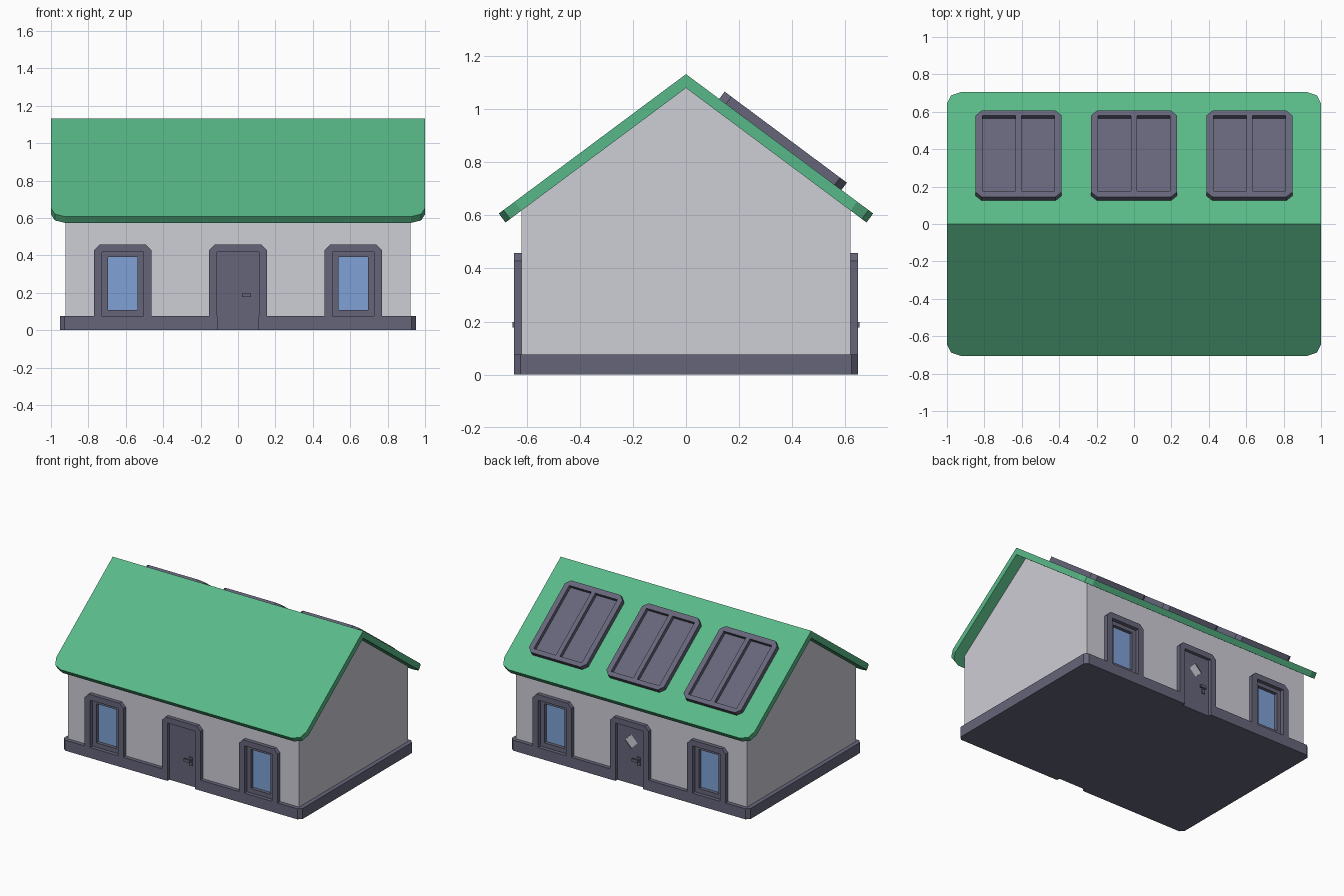
import bpy, bmesh, math
from mathutils import Vector

if "Cube" in bpy.data.objects:
    bpy.data.objects.remove(bpy.data.objects["Cube"])


def material(name, rgb):
    m = bpy.data.materials.new(name)
    lin = [(c / 255 / 12.92) if c < 11 else ((c / 255 + 0.055) / 1.055) ** 2.4 for c in rgb]
    m.diffuse_color = (*lin, 1)
    m.use_nodes = True
    m.node_tree.nodes["Principled BSDF"].inputs["Base Color"].default_value = m.diffuse_color
    return m


WALL = material("pale_grey_wall", (206, 205, 214))
DARK = material("slate_trim", (101, 101, 122))
GREEN = material("green_roof", (89, 185, 136))
GLASS = material("blue_glass", (128, 162, 214))


def finish(name, bm, mat):
    bmesh.ops.recalc_face_normals(bm, faces=bm.faces[:])
    me = bpy.data.meshes.new(name)
    bm.to_mesh(me)
    bm.free()
    ob = bpy.data.objects.new(name, me)
    bpy.context.collection.objects.link(ob)
    me.materials.append(mat)
    return ob


def prism(name, pts, w0, w1, place, mat):
    """Extrude outline pts (u, v) from w0 to w1, mapped to world by place."""
    bm = bmesh.new()
    a = [bm.verts.new(place(u, v, w0)) for u, v in pts]
    b = [bm.verts.new(place(u, v, w1)) for u, v in pts]
    n = len(pts)
    bm.faces.new(a)
    bm.faces.new(b)
    for i in range(n):
        j = (i + 1) % n
        bm.faces.new((a[i], a[j], b[j], b[i]))
    return finish(name, bm, mat)


def rect(u0, u1, v0, v1):
    return [(u0, v0), (u1, v0), (u1, v1), (u0, v1)]


def chamfered(u0, u1, v0, v1, c):
    return [(u0 + c, v0), (u1 - c, v0), (u1, v0 + c), (u1, v1 - c),
            (u1 - c, v1), (u0 + c, v1), (u0, v1 - c), (u0, v0 + c)]


def cut(ob, pts, w0, w1, place):
    """Cut a prism-shaped hole and discard the cutter."""
    c = prism("cutter", pts, w0, w1, place, ob.data.materials[0])
    c.hide_render = True
    m = ob.modifiers.new("cut", 'BOOLEAN')
    m.operation, m.solver, m.object = 'DIFFERENCE', 'EXACT', c
    bpy.context.view_layer.objects.active = ob
    bpy.ops.object.modifier_apply(modifier=m.name)
    bpy.data.objects.remove(c, do_unlink=True)


def facade(s):
    # front (s=1) or back (s=-1) wall: u across, v up, w outward
    return lambda u, v, w: Vector((s * u, -s * w, v))


flat = lambda u, v, w: Vector((u, v, w))
gable = lambda u, v, w: Vector((w, u, v))

# roof slope measurements
RIDGE, EAVE_Y = 1.132, 0.705
ANG = math.atan2(RIDGE - 0.607, EAVE_Y)
C, S = math.cos(ANG), math.sin(ANG)
THICK = 0.042
UNDER = RIDGE - THICK / C


def slope(u, v, w):
    # u along ridge, v down the back slope, w out of the roof
    return Vector((u, v * C + w * S, RIDGE - v * S + w * C))


# walls with pointed gables
eave = UNDER - 0.62 * S / C
walls = prism("walls", [(-0.62, 0.04), (0.62, 0.04), (0.62, eave), (0, UNDER), (-0.62, eave)],
              -0.922, 0.922, gable, WALL)

# plinth around the foot
base = prism("plinth", chamfered(-0.953, 0.953, -0.648, 0.648, 0.025), 0, 0.076, flat, DARK)

# roof: one slope with rounded eave corners, mirrored
L, R = EAVE_Y / C, 0.075
arc = [(1 - R + R * math.cos(t), L - R + R * math.sin(t)) for t in (0, math.pi / 4, math.pi / 2)]
outline = [(-1, 0), (1, 0)] + arc + [(-u, v) for u, v in reversed(arc)]
bm = bmesh.new()
top = [bm.verts.new(slope(u, v, 0)) for u, v in outline]
bot = [bm.verts.new(slope(u, v, -THICK) if v > 0 else Vector((u, 0, UNDER))) for u, v in outline]
bm.faces.new(top)
bm.faces.new(bot)
for i in range(1, len(outline)):
    j = (i + 1) % len(outline)
    bm.faces.new((top[i], top[j], bot[j], bot[i]))
roof = finish("roof", bm, GREEN)
mir = roof.modifiers.new("mirror", 'MIRROR')
mir.use_axis = (False, True, False)

# roof panels on the back slope, each with two sunken fields
for k, x in enumerate((-0.617, 0, 0.617)):
    p = prism(f"roof_panel_{k + 1}", chamfered(x - 0.23, x + 0.23, 0.156, 0.73, 0.032),
              -0.005, 0.034, slope, DARK)
    for a, b in ((-0.192, -0.016), (0.016, 0.192)):
        cut(p, rect(x + a, x + b, 0.194, 0.698), 0.007, 0.1, slope)

# doors and windows on both long sides
for s, side in ((1, "front"), (-1, "back")):
    f = facade(s)
    cut(base, rect(-0.11, 0.11, -0.1, 0.2), 0.62, 0.8, f)
    for x, kind in ((-0.616, "left_window"), (0, "door"), (0.616, "right_window")):
        nm = f"{side}_{kind}"
        # raised surround, open at the foot
        o, i, z0, z1, z2, c = 0.154, 0.111, 0.07, 0.417, 0.458, 0.03
        prism(nm + "_frame",
              [(x - o, z0), (x - i, z0), (x - i, z1), (x + i, z1), (x + i, z0), (x + o, z0),
               (x + o, z2 - c), (x + o - c, z2), (x - o + c, z2), (x - o, z2 - c)],
              0.61, 0.648, f, DARK)
        if kind != "door":
            # sash set into the wall, with glass behind
            cut(walls, rect(x - i, x + i, 0.06, z1), 0.585, 0.8, f)
            sash = prism(nm + "_sash", rect(x - i, x + i, 0.06, z1), 0.585, 0.621, f, DARK)
            cut(sash, rect(x - 0.079, x + 0.079, 0.108, 0.39), 0.5, 0.8, f)
            prism(nm + "_glass", rect(x - 0.079, x + 0.079, 0.108, 0.39), 0.588, 0.597, f, GLASS)

    # door leaf
    door = prism(side + "_door", rect(-0.111, 0.111, 0, 0.417), 0.595, 0.625, f, DARK)
    if s < 0:
        # diamond light in the back door
        d = 0.05
        dia = [(-d, 0.305), (0, 0.305 - d), (d, 0.305), (0, 0.305 + d)]
        cut(door, dia, 0.607, 0.8, f)
        prism("back_door_glass", dia, 0.606, 0.612, f, GLASS)
    # door handle: plate, stem and lever
    prism(side + "_handle_plate", rect(0.051, 0.074, 0.15, 0.21), 0.62, 0.633, f, DARK)
    prism(side + "_handle_stem", rect(0.055, 0.07, 0.18, 0.196), 0.63, 0.65, f, DARK)
    prism(side + "_handle_lever", rect(0.022, 0.07, 0.178, 0.198), 0.642, 0.654, f, DARK)
